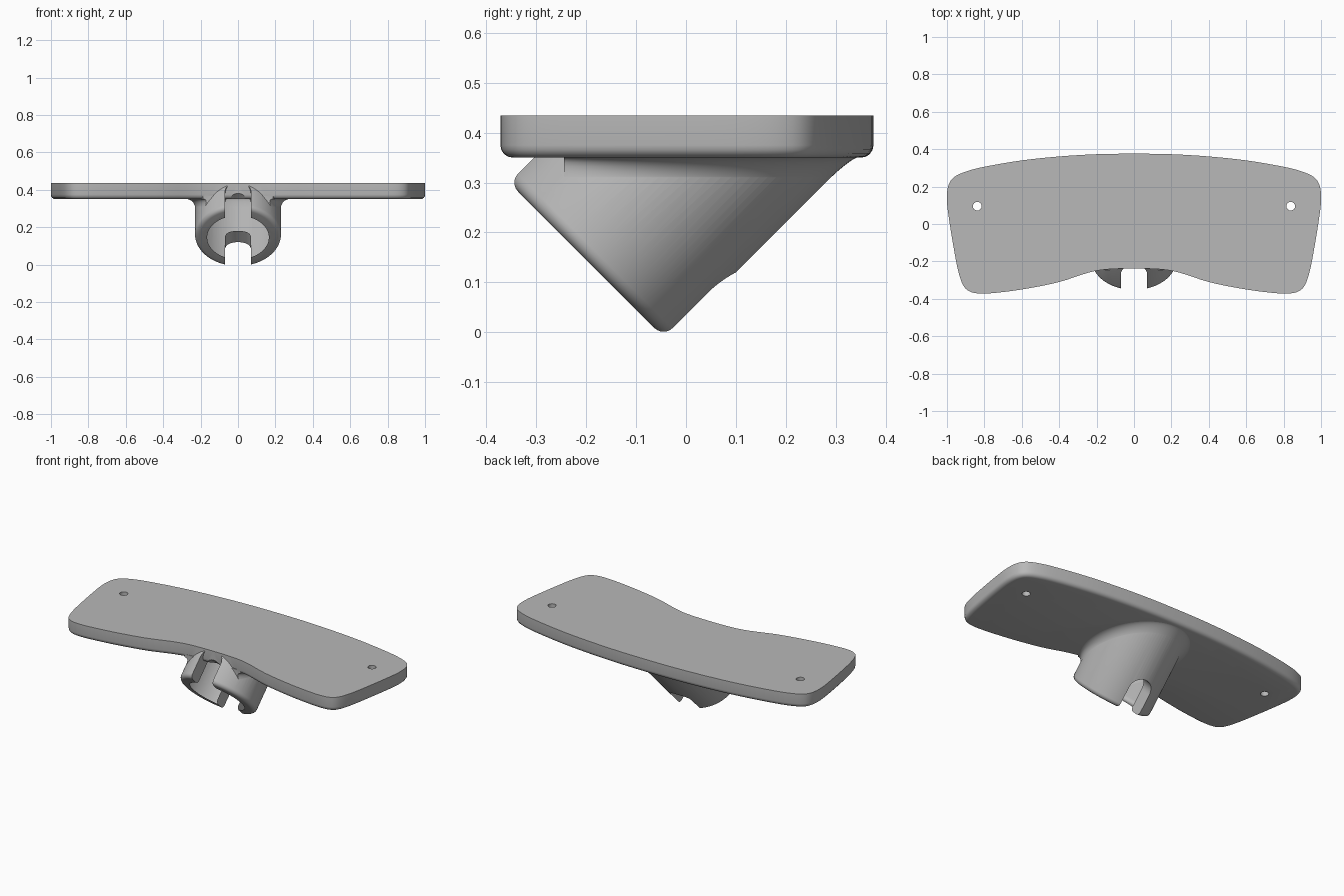
import bpy, bmesh
from math import sin, cos, pi, sqrt
from mathutils import Matrix, Vector

if "Cube" in bpy.data.objects:
    bpy.data.objects.remove(bpy.data.objects["Cube"])

grey = bpy.data.materials.new("plain_grey")
grey.use_nodes = True
colour = (0.48, 0.48, 0.48, 1)
grey.diffuse_color = colour
grey.node_tree.nodes["Principled BSDF"].inputs["Base Color"].default_value = colour

# Socket frame: local z runs from the mouth up into the plate, local y points down and back
R = 0.23
MOUTH = Matrix.Translation((0, -0.2, 0.145)) @ Matrix.Rotation(-pi / 4, 4, 'X')
SIDES = 96


def make(name, bm, matrix=None):
    if matrix:
        bm.transform(matrix)
    bmesh.ops.recalc_face_normals(bm, faces=bm.faces)
    mesh = bpy.data.meshes.new(name)
    bm.to_mesh(mesh)
    bm.free()
    mesh.materials.append(grey)
    obj = bpy.data.objects.new(name, mesh)
    bpy.context.collection.objects.link(obj)
    return obj


def loft(name, rings, matrix=None):
    """Capped skin through equal-length rings of points."""
    bm = bmesh.new()
    loops = [[bm.verts.new(p) for p in ring] for ring in rings]
    n = len(loops[0])
    for a, b in zip(loops, loops[1:]):
        for i in range(n):
            j = (i + 1) % n
            bm.faces.new((a[i], a[j], b[j], b[i]))
    bm.faces.new(loops[0][::-1])
    bm.faces.new(loops[-1])
    return make(name, bm, matrix)


def oval(rx, ry, z, y=0.0, x=0.0, n=SIDES):
    return [(x + rx * cos(2 * pi * i / n), y + ry * sin(2 * pi * i / n), z) for i in range(n)]


def box(name, lo, hi):
    bm = bmesh.new()
    bmesh.ops.create_cube(bm, size=1)
    lo, hi = Vector(lo), Vector(hi)
    for v in bm.verts:
        v.co = (lo + hi) / 2 + Vector(a * b for a, b in zip(v.co, hi - lo))
    return make(name, bm)


def combine(obj, tool, operation):
    mod = obj.modifiers.new("cut", 'BOOLEAN')
    mod.operation, mod.solver, mod.object = operation, 'EXACT', tool
    deps = bpy.context.evaluated_depsgraph_get()
    mesh = bpy.data.meshes.new_from_object(obj.evaluated_get(deps))
    obj.modifiers.clear()
    obj.data = mesh
    bpy.data.objects.remove(tool)


def slot(name, depth, y0, y1, half=0.07):
    """Round-ended slot running in from the mouth."""
    arc = [(half * cos(pi * i / 20), depth - half + half * sin(pi * i / 20)) for i in range(21)]
    shape = [(-half, -0.1), (half, -0.1)] + arc
    return loft(name, [[(x, y, z) for x, z in shape] for y in (y0, y1)], MOUTH)


def smooth_closed(points, steps):
    out, n = [], len(points)
    for i in range(n):
        a, b, c, d = (Vector(points[(i + k) % n]) for k in (-1, 0, 1, 2))
        for s in range(steps):
            t = s / steps
            out.append(0.5 * (2 * b + (c - a) * t + (2 * a - 5 * b + 4 * c - d) * t * t
                              + (3 * b - a - 3 * c + d) * t ** 3))
    return out


# Curved mounting plate with a rounded lower edge
half = [(0, .376), (.2, .373), (.4, .361), (.6, .34), (.8, .306), (.9, .28), (.965, .248),
        (.994, .2), (1, .12), (.985, 0), (.96, -.15), (.94, -.25), (.915, -.325), (.88, -.36),
        (.82, -.372), (.72, -.366), (.57, -.345), (.4, -.31), (.25, -.262), (.15, -.243),
        (0, -.238)]
outline = smooth_closed(half + [(-x, y) for x, y in half[-2:0:-1]], 4)
plate = loft("plate", [[(p.x, p.y, z) for p in outline] for z in (0.35, 0.435)])
bm = bmesh.new()
bm.from_mesh(plate.data)
low = [e for e in bm.edges if all(v.co.z < 0.36 for v in e.verts)]
bmesh.ops.bevel(bm, geom=low, offset=0.025, segments=4, profile=0.5, affect='EDGES',
                clamp_overlap=False)
bm.to_mesh(plate.data)
bm.free()

# Tilted socket with a rounded rim, trimmed inside the plate
edge = 0.025
rim = [(R - edge + edge * sin(a), edge - edge * cos(a)) for a in (pi / 2 * i / 5 for i in range(6))]
socket = loft("socket", [oval(r, r, z) for r, z in rim + [(R, 0.57)]], MOUTH)
combine(socket, box("trim", (-1, -1, 0.42), (1, 1, 1)), 'DIFFERENCE')

# Flared fillet where the socket meets the plate
F = 0.05
flare = []
for i in range(8):
    a = pi / 2 * i / 7
    grow, z = F * (1 - cos(a)) - 0.001, 0.298 + F * sin(a) + 0.003
    flare.append(oval(R + grow, R * sqrt(2) + 0.3 * grow, z, z - 0.345))
flare.append([(x, y, 0.37) for x, y, z in flare[-1]])
fillet = loft("fillet", flare)
combine(fillet, box("front_trim", (-1, -1, 0), (1, -0.245, 1)), 'DIFFERENCE')
combine(socket, fillet, 'UNION')
combine(socket, slot("long_slot", 0.195, -0.4, 0.4), 'DIFFERENCE')
combine(plate, socket, 'UNION')

# Bore with an eased mouth, and the short slot under the plate's front edge
B = 0.145
ease = [(B + 0.02 * (1 - sin(a)), 0.02 * (1 - cos(a))) for a in (pi / 2 * i / 4 for i in range(5))]
bore = [(B + 0.02, -0.05)] + ease + [(B, 0.23)]
combine(plate, loft("bore", [oval(r, r, z) for r, z in bore], MOUTH), 'DIFFERENCE')
combine(plate, slot("short_slot", 0.14, -0.4, 0), 'DIFFERENCE')

# Screw holes
for side in (-1, 1):
    hole = loft("hole", [oval(.023, .023, z, .095, side * .838, 32) for z in (0.3, 0.5)])
    combine(plate, hole, 'DIFFERENCE')

plate.name = "plate_with_socket"
bpy.ops.object.select_all(action='DESELECT')
plate.select_set(True)
bpy.context.view_layer.objects.active = plate
bpy.ops.object.shade_smooth_by_angle(angle=0.6)
